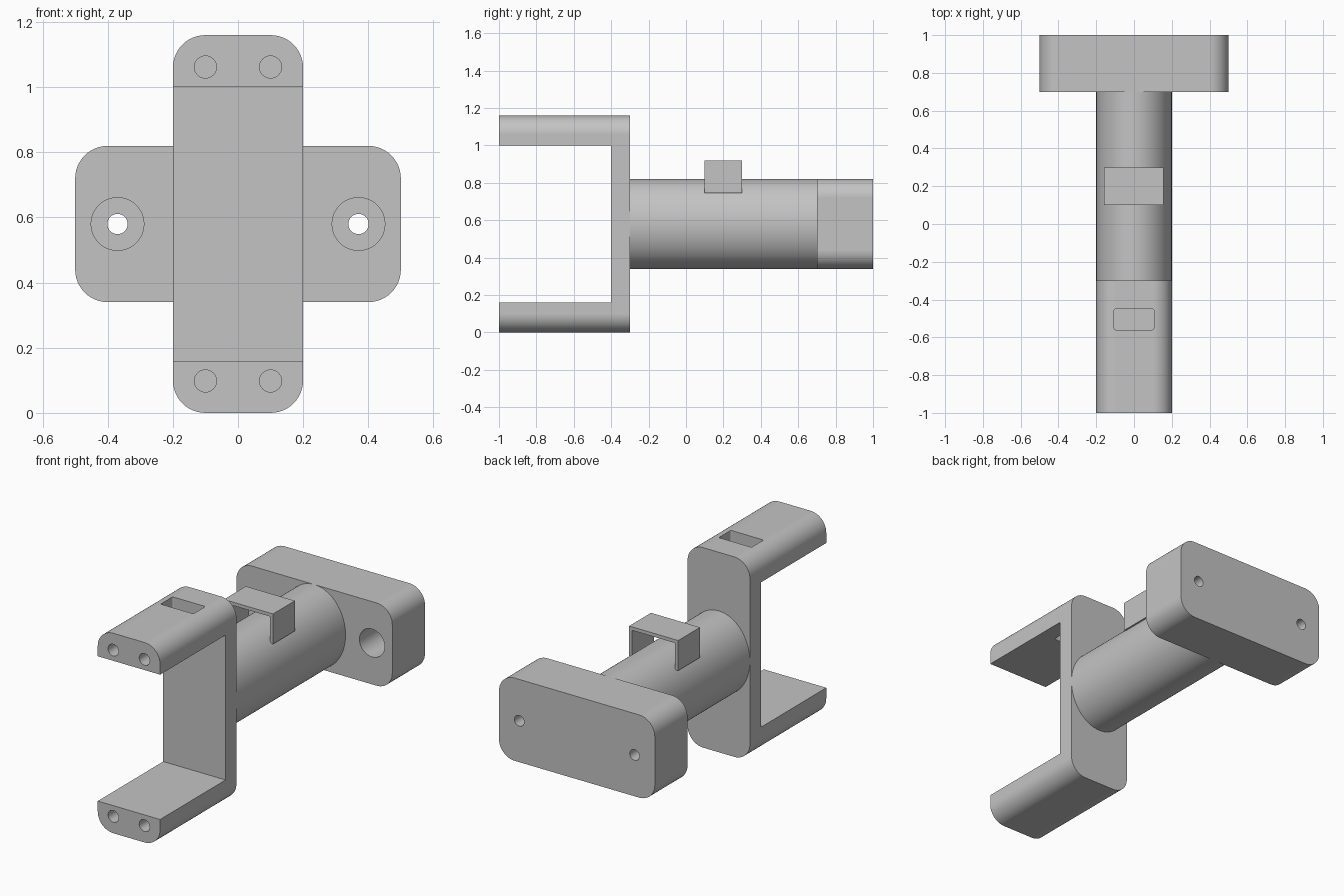
import bpy
import bmesh
from math import cos, sin, pi
from mathutils import Vector

default_cube = bpy.data.objects.get("Cube")
if default_cube:
    bpy.data.objects.remove(default_cube, do_unlink=True)

grey = bpy.data.materials.new("plain grey")
grey.use_nodes = True
colour = (0.55, 0.55, 0.55, 1)
grey.diffuse_color = colour
grey.node_tree.nodes["Principled BSDF"].inputs["Base Color"].default_value = colour

MID = 0.58       # height of the central axis
HEIGHT = 2 * MID


def rounded_rect(w, h, r, cx=0, cy=0, steps=12):
    """Outline of a rectangle with rounded corners."""
    points = []
    for k, (sx, sy) in enumerate([(1, 1), (-1, 1), (-1, -1), (1, -1)]):
        for i in range(steps + 1):
            a = (k + i / steps) * pi / 2
            points.append((cx + sx * (w / 2 - r) + r * cos(a),
                           cy + sy * (h / 2 - r) + r * sin(a)))
    return points


def ellipse(rx, ry, cx=0, cy=0, sides=64):
    return [(cx + rx * cos(2 * pi * i / sides), cy + ry * sin(2 * pi * i / sides))
            for i in range(sides)]


def prism(name, outline, start, end, axis="Y"):
    """Extrude an outline along Y (drawn in XZ) or along Z (drawn in XY)."""
    def place(a, b, t):
        return Vector((a, t, b)) if axis == "Y" else Vector((a, b, t))
    bm = bmesh.new()
    base = bm.faces.new([bm.verts.new(place(a, b, start)) for a, b in outline])
    top = bmesh.ops.extrude_face_region(bm, geom=[base])["geom"]
    bmesh.ops.translate(bm, vec=place(0, 0, end - start),
                        verts=[v for v in top if isinstance(v, bmesh.types.BMVert)])
    bmesh.ops.recalc_face_normals(bm, faces=bm.faces[:])
    mesh = bpy.data.meshes.new(name)
    bm.to_mesh(mesh)
    bm.free()
    mesh.materials.append(grey)
    obj = bpy.data.objects.new(name, mesh)
    bpy.context.collection.objects.link(obj)
    return obj


def box_outline(x0, x1, z0, z1):
    return [(x0, z0), (x1, z0), (x1, z1), (x0, z1)]


def activate(obj):
    bpy.ops.object.select_all(action="DESELECT")
    obj.select_set(True)
    bpy.context.view_layer.objects.active = obj


def cut(obj, cutters):
    activate(obj)
    for cutter in cutters:
        cutter.hide_render = True
        mod = obj.modifiers.new("cut", "BOOLEAN")
        mod.operation = "DIFFERENCE"
        mod.solver = "EXACT"
        mod.object = cutter
        bpy.ops.object.modifier_apply(modifier=mod.name)
        bpy.data.objects.remove(cutter, do_unlink=True)


def smooth(obj):
    activate(obj)
    bpy.ops.object.shade_smooth_by_angle(angle=pi / 6)
    mod = obj.modifiers.new("flat sides", "WEIGHTED_NORMAL")
    mod.keep_sharp = True


# Mounting plate with two counterbored screw holes
plate = prism("mounting_plate", rounded_rect(1.0, 0.48, 0.1, 0, MID), 0.7, 1.0)
bores = []
for x in (-0.37, 0.37):
    bores.append(prism("counterbore", ellipse(0.081, 0.081, x, MID, 48), 0.6, 0.9))
    bores.append(prism("screw_hole", ellipse(0.031, 0.031, x, MID, 32), 0.6, 1.1))
cut(plate, bores)
smooth(plate)

# Oval arm joining plate and bracket
arm = prism("oval_arm", ellipse(0.2, 0.24, 0, MID, 96), -0.3, 0.7)
smooth(arm)

# C-shaped bracket with jaw holes and a slot through the upper jaw
bracket = prism("bracket", rounded_rect(0.4, HEIGHT, 0.1, 0, MID), -1.0, -0.3)
cutters = [prism("jaw_gap", box_outline(-0.5, 0.5, 0.16, 1.0), -1.2, -0.4),
           prism("slot", rounded_rect(0.21, 0.11, 0.008, 0, -0.505, 4), 0.9, 1.3, "Z")]
for x in (-0.1, 0.1):
    for z in (0.098, HEIGHT - 0.098):
        cutters.append(prism("jaw_hole", ellipse(0.034, 0.034, x, z, 32), -1.1, -0.7))
cut(bracket, cutters)
smooth(bracket)

# Thin cable clip straddling the arm
left, right, foot, crown, wall = -0.16, 0.155, 0.745, 0.92, 0.02
clip_outline = [(left, foot), (left + wall, foot), (left + wall, crown - wall),
                (right - wall, crown - wall), (right - wall, foot),
                (right, foot), (right, crown), (left, crown)]
prism("cable_clip", clip_outline, 0.1, 0.3)
